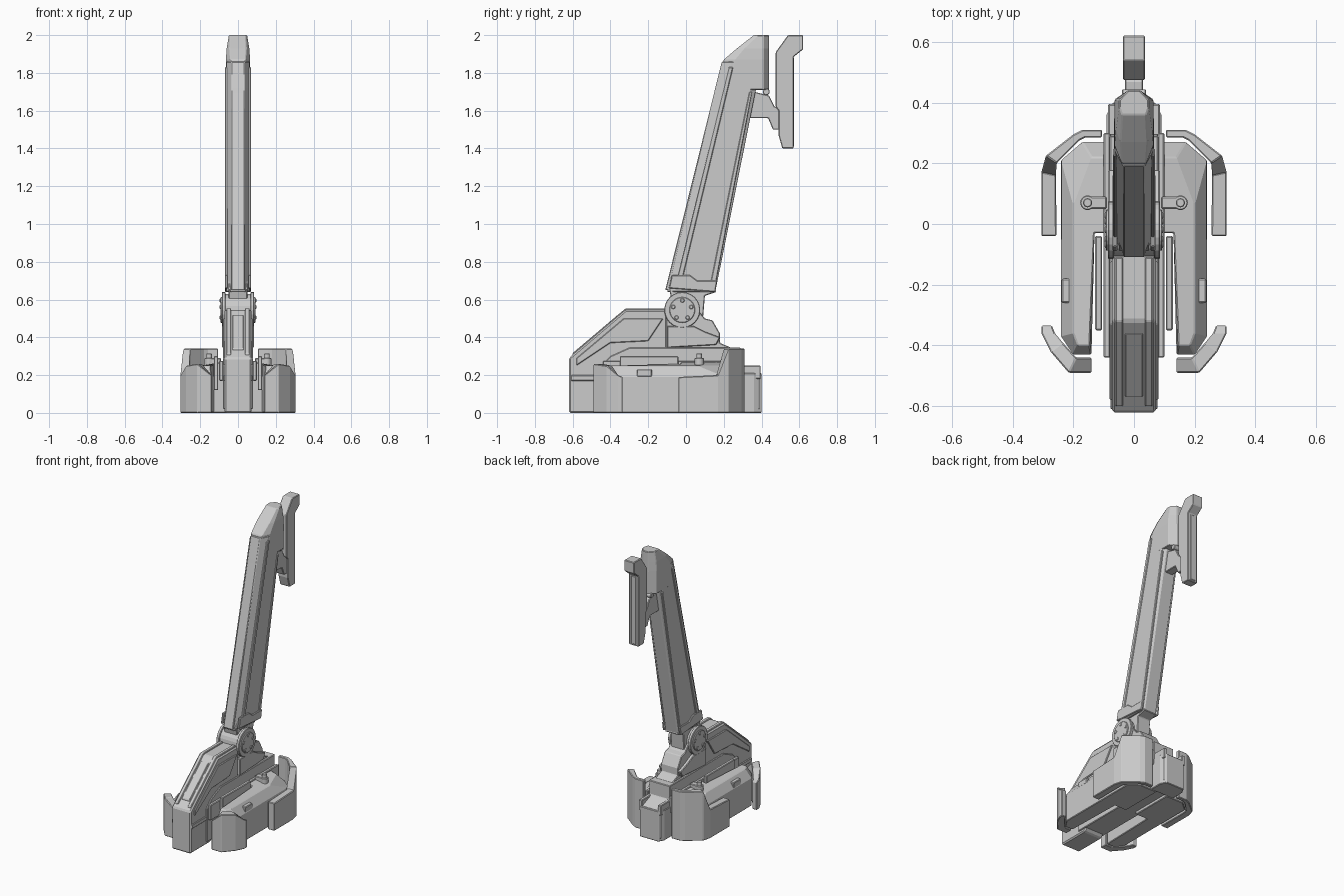
import bpy, bmesh, math
from mathutils import Matrix

if "Cube" in bpy.data.objects:
    bpy.data.objects.remove(bpy.data.objects["Cube"])

def finish(name, bm, mirror=False, bevel=0.004):
    bmesh.ops.recalc_face_normals(bm, faces=bm.faces)
    me = bpy.data.meshes.new(name)
    bm.to_mesh(me)
    bm.free()
    ob = bpy.data.objects.new(name, me)
    bpy.context.collection.objects.link(ob)
    if bevel:
        m = ob.modifiers.new("edge", 'BEVEL')
        m.width = bevel
        m.limit_method = 'ANGLE'
        m.angle_limit = math.radians(35)
    if mirror:
        ob.modifiers.new("mirror", 'MIRROR').use_mirror_merge = False
    return ob

def loft(name, rings, mirror=False, bevel=0.004):
    """Skin a list of equal-length point rings and cap both ends."""
    bm = bmesh.new()
    vs = [[bm.verts.new(p) for p in r] for r in rings]
    n = len(vs[0])
    for a, b in zip(vs, vs[1:]):
        for i in range(n):
            j = (i + 1) % n
            bm.faces.new((a[i], a[j], b[j], b[i]))
    bm.faces.new(vs[0])
    bm.faces.new(vs[-1])
    return finish(name, bm, mirror, bevel)

def side(name, pts, x0, x1, **k):
    """Extrude a y/z profile from x0 to x1."""
    return loft(name, [[(x, y, z) for y, z in pts] for x in (x0, x1)], **k)

def plan(name, pts, z0, z1, **k):
    """Extrude an x/y outline from z0 to z1."""
    return loft(name, [[(x, y, z) for x, y in pts] for z in (z0, z1)], **k)

def box(name, x0, x1, y0, y1, z0, z1, **k):
    return plan(name, [(x0, y0), (x1, y0), (x1, y1), (x0, y1)], z0, z1, **k)

def cyl(name, r, depth, loc, axis='Z', mirror=False):
    bm = bmesh.new()
    rot = Matrix.Rotation(math.pi / 2, 4, 'Y') if axis == 'X' else Matrix()
    bmesh.ops.create_cone(bm, cap_ends=True, segments=24, radius1=r, radius2=r,
                          depth=depth, matrix=Matrix.Translation(loc) @ rot)
    return finish(name, bm, mirror, 0.003)

def guard(name, stations):
    """Sweep a wall along stations of outer xy, inner xy and top height."""
    loft(name, [[(ox, oy, 0), (ox, oy, z), (ix, iy, z), (ix, iy, 0)]
                for ox, oy, ix, iy, z in stations], mirror=True)

# Corner guards around the base
guard("back_guard", [(.305, -.04, .255, -.04, .19), (.305, .17, .257, .16, .2),
                     (.29, .225, .255, .2, .34), (.2, .295, .18, .275, .34),
                     (.17, .31, .16, .285, .34), (.105, .31, .105, .285, .34)])
guard("front_guard", [(.305, -.335, .27, -.335, .19), (.305, -.36, .26, -.36, .2),
                      (.275, -.42, .235, -.39, .25), (.215, -.49, .19, -.44, .26),
                      (.14, -.49, .14, -.44, .2)])

# Deck: side lobes joined at the back, rising towards the middle
low = [(.14, -.43), (.2, -.43), (.24, -.37), (.24, .21), (.17, .27),
       (.04, .27), (.04, -.03), (.13, -.03)]
high = [(.145, -.40, .25), (.185, -.40, .25), (.2, -.36, .25), (.2, .06, .25),
        (.14, .22, .25), (.04, .22, .28), (.04, -.03, .28), (.13, -.03, .26)]
loft("deck", [[(x, y, 0) for x, y in low], [(x, y, .19) for x, y in low], high], mirror=True)
box("slot_rail", .105, .128, -.35, -.04, .12, .3, mirror=True)
box("lobe_pad", .2, .238, -.26, -.18, .19, .23, mirror=True)

# Central chassis and back block
side("chassis", [(-.45, .02), (-.45, .25), (-.4, .3), (-.3, .345), (.29, .345),
                 (.29, .25), (.39, .21), (.39, .02)], -.08, .08)
box("chassis_shoulder", .078, .1, -.44, .3, .17, .275, mirror=True)
plan("back_block", [(-.09, .27), (.09, .27), (.09, .36), (.07, .4), (-.07, .4), (-.09, .36)], 0, .21)
box("back_lug", .06, .085, .29, .395, .18, .25, mirror=True)

# Front nose with sloped hood
side("nose", [(-.62, 0), (-.62, .29), (-.32, .545), (-.1, .545), (-.1, .33),
              (-.3, .1), (-.4, 0)], -.072, .072, bevel=.008)
side("hood_rail", [(-.6, .3), (-.6, .317), (-.32, .553), (-.11, .553), (-.11, .53), (-.32, .53)],
     .036, .062, mirror=True)
side("hood_panel", [(-.57, .325), (-.57, .342), (-.36, .52), (-.36, .50)], -.03, .03)
side("hood_side_panel", [(-.58, .25), (-.58, .29), (-.33, .5), (-.12, .5), (-.2, .38), (-.4, .37)],
     .068, .08, mirror=True)
box("nose_sill", -.078, .078, -.61, -.4, .17, .2)

# Turret and shoulder
side("turret", [(-.12, .33), (-.12, .5), (-.08, .56), (.05, .56), (.1, .5), (.14, .49),
                (.18, .42), (.18, .37), (.24, .345), (.24, .32)], -.065, .065)
side("turret_cheek", [(-.1, .345), (-.1, .46), (.04, .46), (.1, .43), (.18, .4), (.16, .36)],
     .06, .085, mirror=True)
cyl("shoulder_drum", .085, .15, (0, -.02, .545), 'X')
cyl("shoulder_disc", .095, .02, (.076, -.02, .545), 'X', True)
cyl("shoulder_cap", .068, .014, (.086, -.02, .545), 'X', True)
for i in range(5):
    a = i * math.tau / 5 + .3
    cyl("shoulder_bolt", .011, .01, (.092, -.02 + .05 * math.cos(a), .545 + .05 * math.sin(a)), 'X', True)
side("arm_socket", [(-.06, .52), (-.09, .66), (-.05, .72), (.13, .72), (.16, .64),
                    (.1, .62), (.09, .5)], -.05, .05)

# Deck bolts with brackets
box("bolt_bracket", .09, .165, .05, .09, .25, .29, mirror=True)
cyl("bolt_base", .024, .07, (.153, .07, .255), mirror=True)
cyl("bolt_pin", .015, .03, (.153, .07, .3), mirror=True)

# Long arm: chamfered section lofted upwards
def section(z, yf, yb, wf, w, wb, ch=.05):
    half = [(wf, yf), (w, yf + ch), (w, yb - .03), (wb, yb)]
    return [(x, y, z) for x, y in half] + [(-x, y, z) for x, y in reversed(half)]

loft("arm", [section(.64, -.1, .155, .035, .062, .045), section(1.72, .155, .372, .035, .062, .045),
             section(1.86, .19, .40, .035, .062, .04)])
loft("arm_tip", [section(1.71, .17, .44, .035, .062, .02, .06), section(1.87, .2, .44, .04, .064, .02, .06),
                 section(1.93, .27, .44, .045, .06, .02, .04), section(2, .36, .44, .04, .048, .02, .025)])
side("arm_spine", [(-.11, .65), (.19, 1.86), (.21, 1.85), (-.085, .65)], -.036, .036)
side("arm_front_rib", [(-.06, .66), (.225, 1.83), (.25, 1.83), (-.03, .66)], .055, .069, mirror=True)
side("arm_back_rib", [(.12, .64), (.335, 1.7), (.352, 1.7), (.15, .64)], .05, .066, mirror=True)
side("arm_collar", [(-.09, .66), (-.075, .73), (.02, .73), (.06, .7), (.165, .7), (.155, .64)],
     .055, .07, mirror=True)

# Wrist bracket and hanging blade
side("wrist_bracket", [(.33, 1.56), (.435, 1.56), (.46, 1.5), (.5, 1.5), (.5, 1.62), (.47, 1.62),
                       (.44, 1.68), (.36, 1.70)], -.03, .03)
cyl("wrist_pin", .018, .08, (0, .425, 1.7), 'X')
side("blade", [(.49, 1.47), (.51, 1.40), (.57, 1.40), (.57, 1.885), (.62, 1.925), (.62, 2),
               (.54, 2), (.475, 1.91), (.475, 1.62), (.49, 1.6)], -.037, .037)
side("blade_edge", [(.56, 1.41), (.573, 1.41), (.573, 1.88), (.56, 1.88)], -.02, .02)
